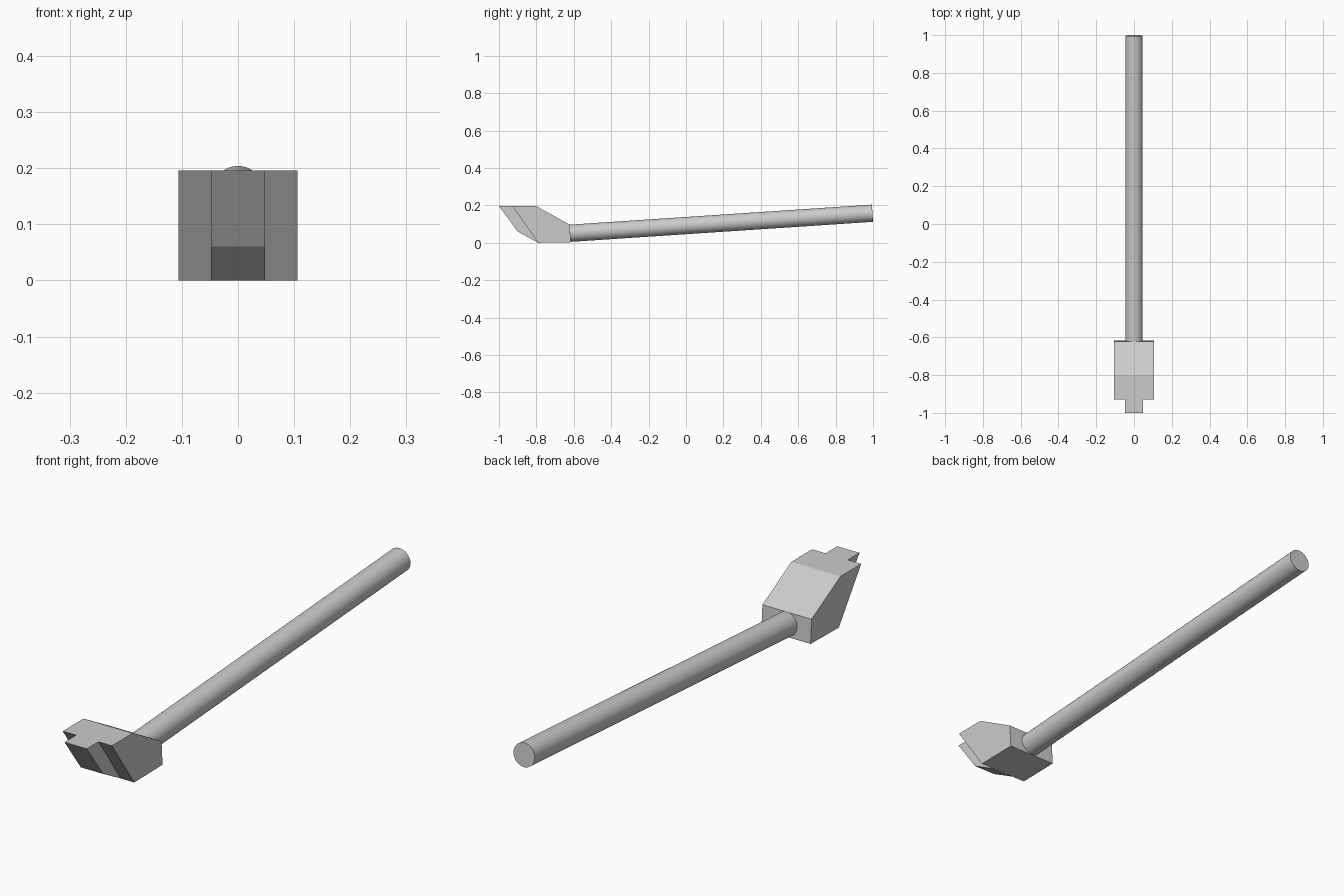
import bpy, bmesh
from mathutils import Vector

if "Cube" in bpy.data.objects:
    bpy.data.objects.remove(bpy.data.objects["Cube"])


def extrude_profile(name, profile, half_width):
    """Extrude a (y, z) profile symmetrically along x."""
    bm = bmesh.new()
    left = [bm.verts.new((-half_width, y, z)) for y, z in profile]
    face = bm.faces.new(left)
    ext = bmesh.ops.extrude_face_region(bm, geom=[face])
    moved = [v for v in ext["geom"] if isinstance(v, bmesh.types.BMVert)]
    bmesh.ops.translate(bm, verts=moved, vec=(2 * half_width, 0, 0))
    bmesh.ops.recalc_face_normals(bm, faces=bm.faces)
    mesh = bpy.data.meshes.new(name)
    bm.to_mesh(mesh)
    bm.free()
    obj = bpy.data.objects.new(name, mesh)
    bpy.context.collection.objects.link(obj)
    return obj


# Wide head block with slanted front and sloped top
head = extrude_profile("head", [
    (-0.928, 0.196), (-0.80, 0.196), (-0.622, 0.097),
    (-0.616, 0.003), (-0.79, 0.0)], 0.106)

# Narrow tongue projecting from the slanted front
tongue = extrude_profile("tongue", [
    (-1.0, 0.196), (-0.928, 0.196), (-0.79, 0.0), (-0.90, 0.06)], 0.048)

# Fuse the tongue into the head
union = head.modifiers.new("fuse", 'BOOLEAN')
union.operation = 'UNION'
union.solver = 'EXACT'
union.object = tongue
bpy.context.view_layer.objects.active = head
bpy.ops.object.modifier_apply(modifier=union.name)
bpy.data.objects.remove(tongue)

# Straight round handle, tilted slightly upward towards the back
start, end = Vector((0, -0.619, 0.051)), Vector((0, 0.997, 0.158))
axis = end - start
bpy.ops.mesh.primitive_cylinder_add(
    vertices=48, radius=0.046, depth=axis.length, location=(start + end) / 2,
    rotation=axis.to_track_quat('Z', 'Y').to_euler())
bpy.context.object.name = "handle"
bpy.ops.object.shade_smooth_by_angle()
